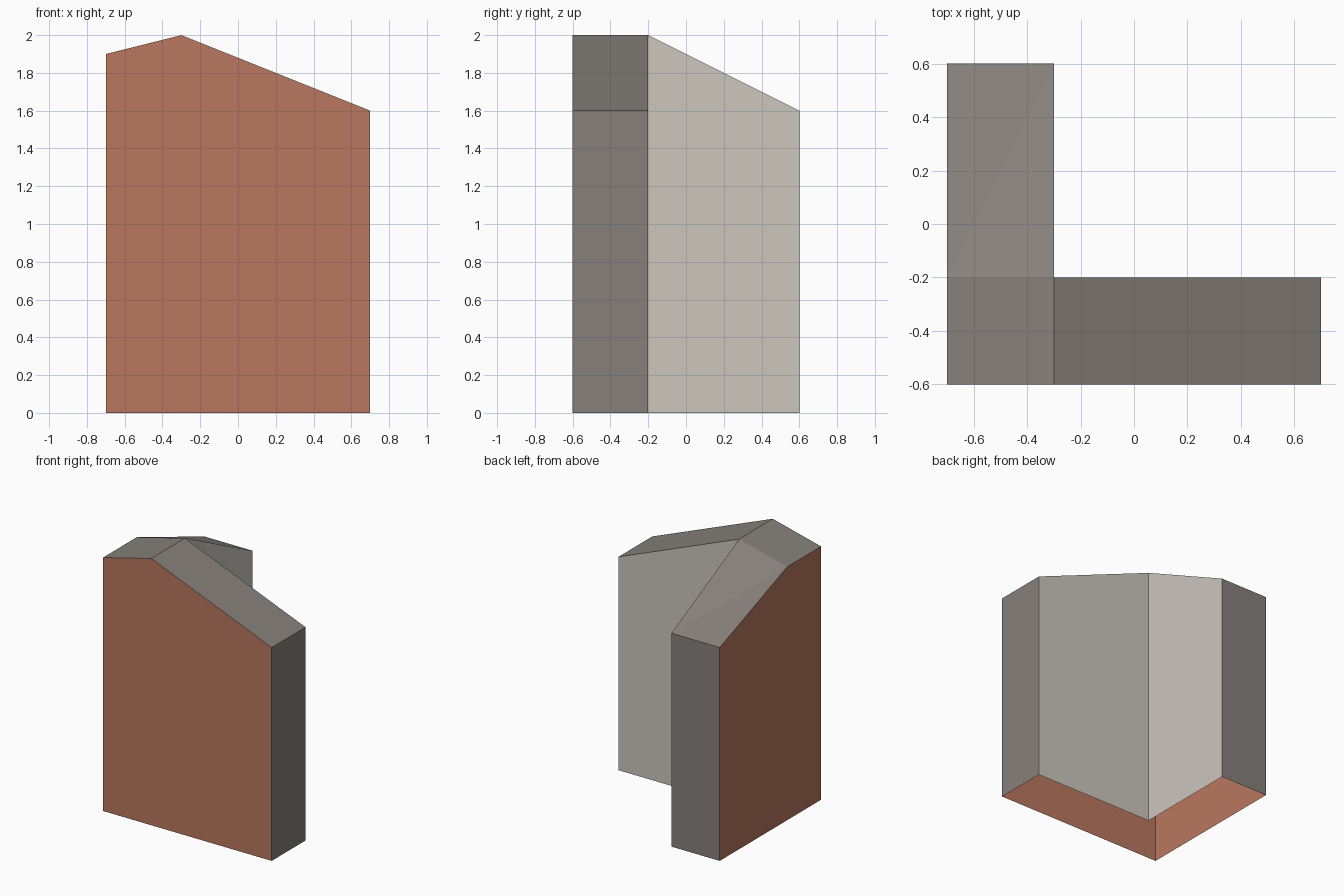
import bpy
import bmesh

if "Cube" in bpy.data.objects:
    bpy.data.objects.remove(bpy.data.objects["Cube"])


def srgb(r, g, b):
    def lin(c):
        c /= 255
        return c / 12.92 if c <= 0.04045 else ((c + 0.055) / 1.055) ** 2.4
    return (lin(r), lin(g), lin(b), 1.0)


def material(name, rgb):
    m = bpy.data.materials.new(name)
    m.diffuse_color = srgb(*rgb)
    m.use_nodes = True
    m.node_tree.nodes["Principled BSDF"].inputs["Base Color"].default_value = m.diffuse_color
    return m


# L-shaped outline, counter-clockwise, with the wall height at each corner
outline = [(-0.7, -0.6, 1.9), (-0.3, -0.6, 2.0), (0.7, -0.6, 1.6), (0.7, -0.2, 1.6),
           (-0.3, -0.2, 2.0), (-0.3, 0.6, 1.6), (-0.7, 0.6, 1.6), (-0.7, -0.2, 1.9)]
BRICK, PLASTER, STONE = 0, 1, 2

bm = bmesh.new()
base = [bm.verts.new((x, y, 0)) for x, y, z in outline]
top = [bm.verts.new(p) for p in outline]

# Walls: brick outside, plaster on the inner corner, bare stone on the broken ends
wall_colours = [BRICK, BRICK, STONE, PLASTER, PLASTER, STONE, BRICK, BRICK]
n = len(outline)
for i, colour in enumerate(wall_colours):
    j = (i + 1) % n
    bm.faces.new((base[i], base[j], top[j], top[i])).material_index = colour

# Sloping broken top; the underside stays open
for ids in ((0, 1, 4, 7), (1, 2, 3, 4), (7, 4, 5), (7, 5, 6)):
    bm.faces.new([top[i] for i in ids]).material_index = STONE

mesh = bpy.data.meshes.new("corner_wall")
bm.to_mesh(mesh)
bm.free()
for m in (material("brick red", (185, 119, 94)),
          material("light plaster", (204, 199, 190)),
          material("grey stone", (134, 128, 123))):
    mesh.materials.append(m)
bpy.context.collection.objects.link(bpy.data.objects.new("corner_wall", mesh))
